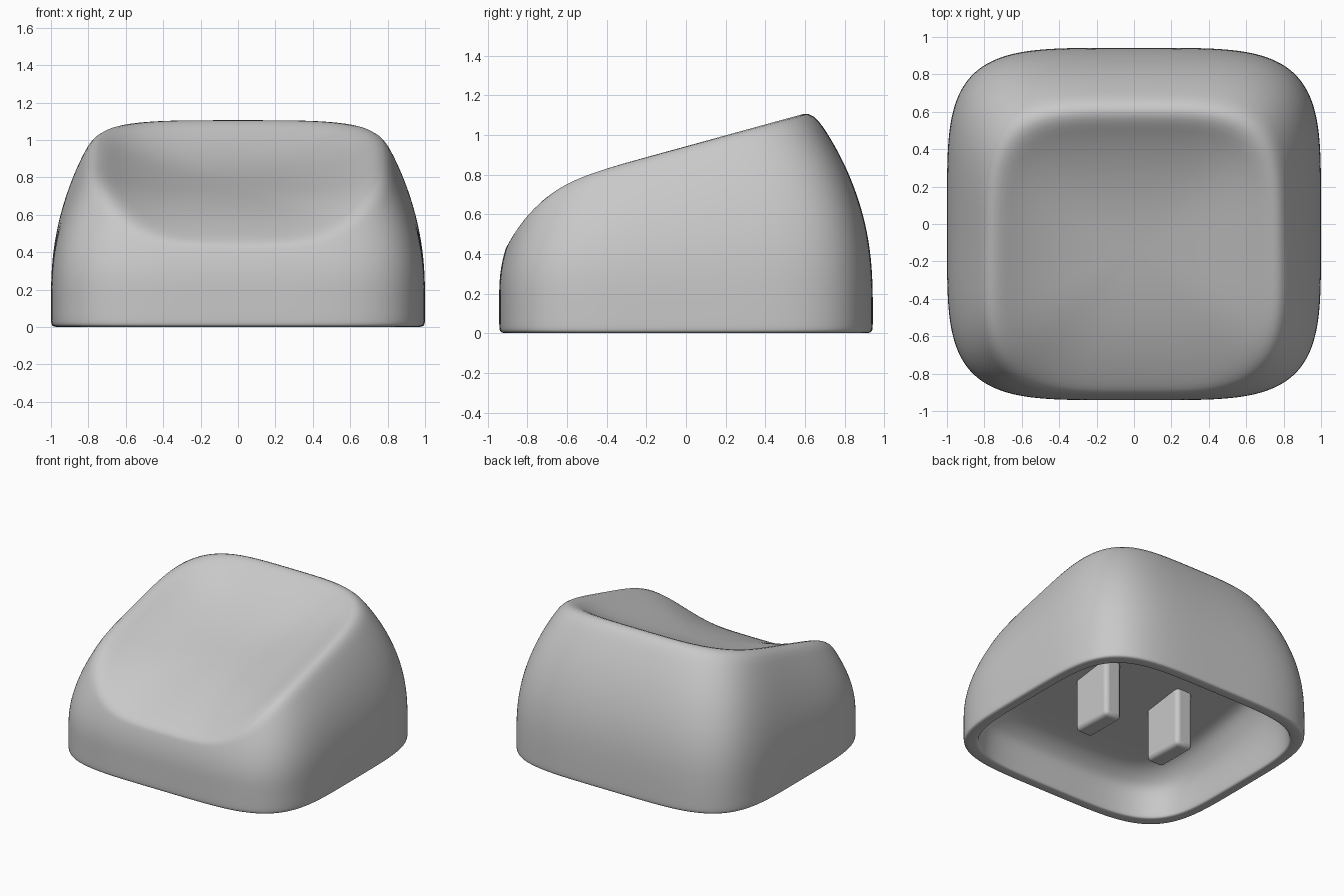
import bpy, bmesh, math
from mathutils import Vector

old = bpy.data.objects.get("Cube")
if old:
    bpy.data.objects.remove(old)

grey = bpy.data.materials.new("plain_grey")
grey.use_nodes = True
tone = (0.58, 0.58, 0.58, 1)
grey.diffuse_color = tone
grey.node_tree.nodes["Principled BSDF"].inputs["Base Color"].default_value = tone

SIDES = 64
SHOULDER = 0.2      # height of the straight skirt
DISH_Y, DISH_Z, DISH_TILT = -0.14, 0.765, 0.28


def outline(half_x, half_y, z=0.0, mid_y=0.0, power=4.6, tilt=0.0):
    """Rounded-square ring of points."""
    ring = []
    for i in range(SIDES):
        a = math.tau * i / SIDES
        c, s = math.cos(a), math.sin(a)
        r = (abs(c) ** power + abs(s) ** power) ** (-1 / power)
        y = mid_y + half_y * r * s
        ring.append(Vector((half_x * r * c, y, z + tilt * y)))
    return ring


def rim_height(y):
    return 0.972 + 0.28 * y - 0.5 * max(0, -y) ** 6


def add_object(name, bm):
    bmesh.ops.recalc_face_normals(bm, faces=bm.faces)
    mesh = bpy.data.meshes.new(name)
    bm.to_mesh(mesh)
    bm.free()
    mesh.materials.append(grey)
    obj = bpy.data.objects.new(name, mesh)
    bpy.context.collection.objects.link(obj)
    bpy.ops.object.select_all(action="DESELECT")
    obj.select_set(True)
    bpy.context.view_layer.objects.active = obj
    return obj


rings = []
# Hollow underside, from the sloping ceiling outwards and down
for k in (0.05, 0.4, 0.8, 0.95):
    rings.append(outline(0.75 * k, 0.69 * k, 0.42, tilt=0.14))
for hx, hy, z, tilt in ((0.79, 0.73, 0.4, 0.13), (0.86, 0.8, 0.31, 0.07),
                        (0.9, 0.84, SHOULDER, 0), (0.91, 0.85, 0.06, 0)):
    rings.append(outline(hx, hy, z, tilt=tilt))
# Rounded bottom lip and straight skirt
for hx, hy, z in ((0.915, 0.855, 0.01), (0.925, 0.865, 0), (0.975, 0.917, 0),
                  (0.995, 0.937, 0.006), (1, 0.942, 0.025), (1, 0.942, 0.1)):
    rings.append(outline(hx, hy, z))
# Outer wall curving in to the rim
base = outline(1, 0.942, SHOULDER)
rim = outline(0.78, 0.76, 0, DISH_Y, 4)
for p in rim:
    p.z = rim_height(p.y)
for s in (0, 0.15, 0.3, 0.45, 0.6, 0.73, 0.85, 1):
    ring = []
    for b, r in zip(base, rim):
        p = r.lerp(b, 1 - s ** 2.2)
        p.z = SHOULDER + (r.z - SHOULDER) * s
        ring.append(p)
    rings.append(ring)
# Scooped top: a tilted floor that lifts towards the rim
centre = Vector((0, DISH_Y, 0))
for k in (0.84, 0.73, 0.61, 0.48, 0.34, 0.2, 0.05):
    ring = []
    for r in rim:
        p = centre.lerp(r, k)
        lift = r.z - DISH_Z - DISH_TILT * (r.y - DISH_Y)
        p.z = DISH_Z + DISH_TILT * (p.y - DISH_Y) + lift * k ** 2.7
        ring.append(p)
    rings.append(ring)

bm = bmesh.new()
loops = [[bm.verts.new(p) for p in ring] for ring in rings]
for lower, upper in zip(loops, loops[1:]):
    for i in range(SIDES):
        j = (i + 1) % SIDES
        bm.faces.new((lower[i], lower[j], upper[j], upper[i]))
bm.faces.new(loops[0])
bm.faces.new(loops[-1])
shell = add_object("cap_shell", bm)
smooth = shell.modifiers.new("smooth", "SUBSURF")
smooth.levels = smooth.render_levels = 2
bpy.ops.object.shade_smooth()

# Two mounting prongs under the ceiling
for name, side in (("left_prong", 1), ("right_prong", -1)):
    bm = bmesh.new()
    bmesh.ops.create_cube(bm, size=1)
    bmesh.ops.scale(bm, vec=(0.14, 0.33, 0.5), verts=bm.verts)
    bmesh.ops.translate(bm, vec=(0.32 * side, 0, 0.255), verts=bm.verts)
    prong = add_object(name, bm)
    bevel = prong.modifiers.new("round_edges", "BEVEL")
    bevel.width, bevel.segments = 0.03, 3
    bpy.ops.object.shade_smooth_by_angle()
